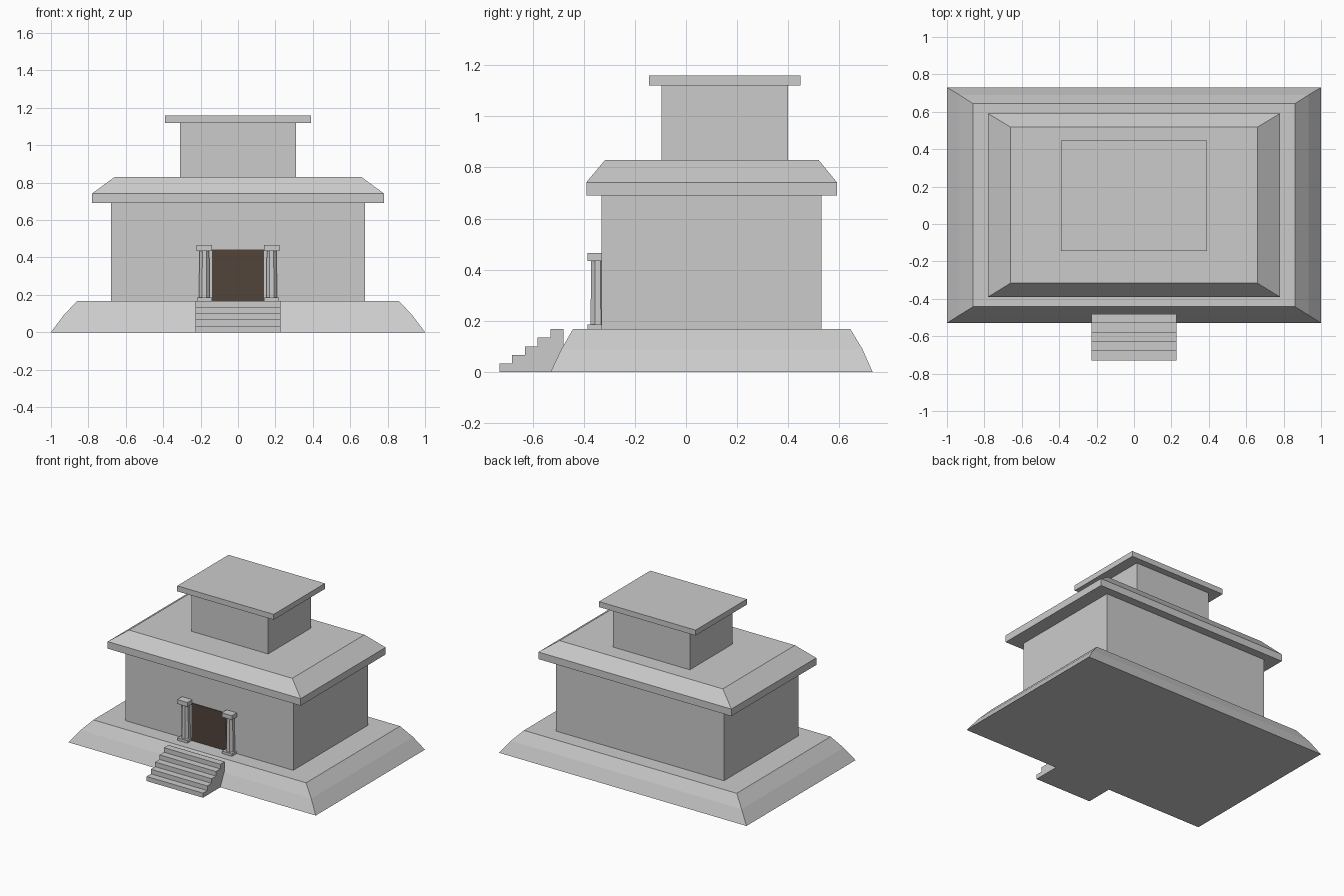
import bpy, bmesh, math

if "Cube" in bpy.data.objects:
    bpy.data.objects.remove(bpy.data.objects["Cube"])


def material(name, rgb):
    m = bpy.data.materials.new(name)
    m.diffuse_color = (*rgb, 1)
    m.use_nodes = True
    m.node_tree.nodes["Principled BSDF"].inputs["Base Color"].default_value = m.diffuse_color
    return m


STONE = material("grey stone", (0.6, 0.6, 0.6))
WOOD = material("dark brown", (0.085, 0.058, 0.044))


def finish(name, bm, mat):
    bmesh.ops.recalc_face_normals(bm, faces=bm.faces)
    mesh = bpy.data.meshes.new(name)
    bm.to_mesh(mesh)
    bm.free()
    mesh.materials.append(mat)
    ob = bpy.data.objects.new(name, mesh)
    bpy.context.collection.objects.link(ob)
    return ob


def stack(name, levels, mat=STONE):
    """Closed solid through rings; each level is (half_x, y_min, y_max, z)."""
    bm = bmesh.new()
    rings = [[bm.verts.new(p) for p in
              ((-hx, y0, z), (hx, y0, z), (hx, y1, z), (-hx, y1, z))]
             for hx, y0, y1, z in levels]
    for lo, hi in zip(rings, rings[1:]):
        for i in range(4):
            j = (i + 1) % 4
            bm.faces.new((lo[i], lo[j], hi[j], hi[i]))
    bm.faces.new(rings[0][::-1])
    bm.faces.new(rings[-1])
    return finish(name, bm, mat)


# Sloped platform, main hall, hipped roof, upper room and its flat roof
stack("platform", [(1.0, -0.53, 0.73, 0), (0.933, -0.487, 0.69, 0.09),
                   (0.86, -0.442, 0.643, 0.168)])
stack("main_hall", [(0.678, -0.33, 0.53, 0.168), (0.678, -0.33, 0.53, 0.69)])
stack("main_roof", [(0.78, -0.39, 0.59, 0.69), (0.78, -0.39, 0.59, 0.742),
                    (0.66, -0.316, 0.518, 0.83)])
stack("upper_room", [(0.31, -0.095, 0.398, 0.83), (0.31, -0.095, 0.398, 1.12)])
stack("upper_roof", [(0.39, -0.145, 0.447, 1.12), (0.39, -0.145, 0.447, 1.16)])

# Door panel
stack("door", [(0.14, -0.335, -0.329, 0.168), (0.14, -0.335, -0.329, 0.442)], WOOD)

# Stairs: stepped side profile extruded across
STEPS, RUN, RISE = 5, 0.05, 0.168 / 5
profile = [(-0.73, 0)]
for i in range(STEPS):
    y = -0.73 + i * RUN
    profile += [(y, (i + 1) * RISE), (y + RUN, (i + 1) * RISE)]
profile.append((-0.48, 0))
bm = bmesh.new()
side = bm.faces.new([bm.verts.new((-0.228, y, z)) for y, z in profile])
ext = bmesh.ops.extrude_face_region(bm, geom=[side])
# keep the starting side so the solid stays closed
if not side.is_valid:
    bm.faces.new([v for v in bm.verts if v.co.x < 0][:len(profile)])
bmesh.ops.translate(bm, vec=(0.456, 0, 0),
                    verts=[g for g in ext["geom"] if isinstance(g, bmesh.types.BMVert)])
finish("stairs", bm, STONE)

# Columns beside the door: base block, eight-sided tapered shaft, capital
for label, sx in (("left", -1), ("right", 1)):
    for part, z0, z1, half in (("base", 0.168, 0.186, 0.04),
                               ("capital", 0.435, 0.466, 0.041)):
        ob = stack(f"{label}_column_{part}", [(half, -half, half, z0), (half, -half, half, z1)])
        ob.location = (sx * 0.18, -0.345, 0)
    bm = bmesh.new()
    bmesh.ops.create_cone(bm, cap_ends=True, segments=8, radius1=0.031,
                          radius2=0.028, depth=0.249)
    shaft = finish(f"{label}_column_shaft", bm, STONE)
    shaft.location = (sx * 0.18, -0.345, 0.3105)
    shaft.rotation_euler.z = math.pi / 8
